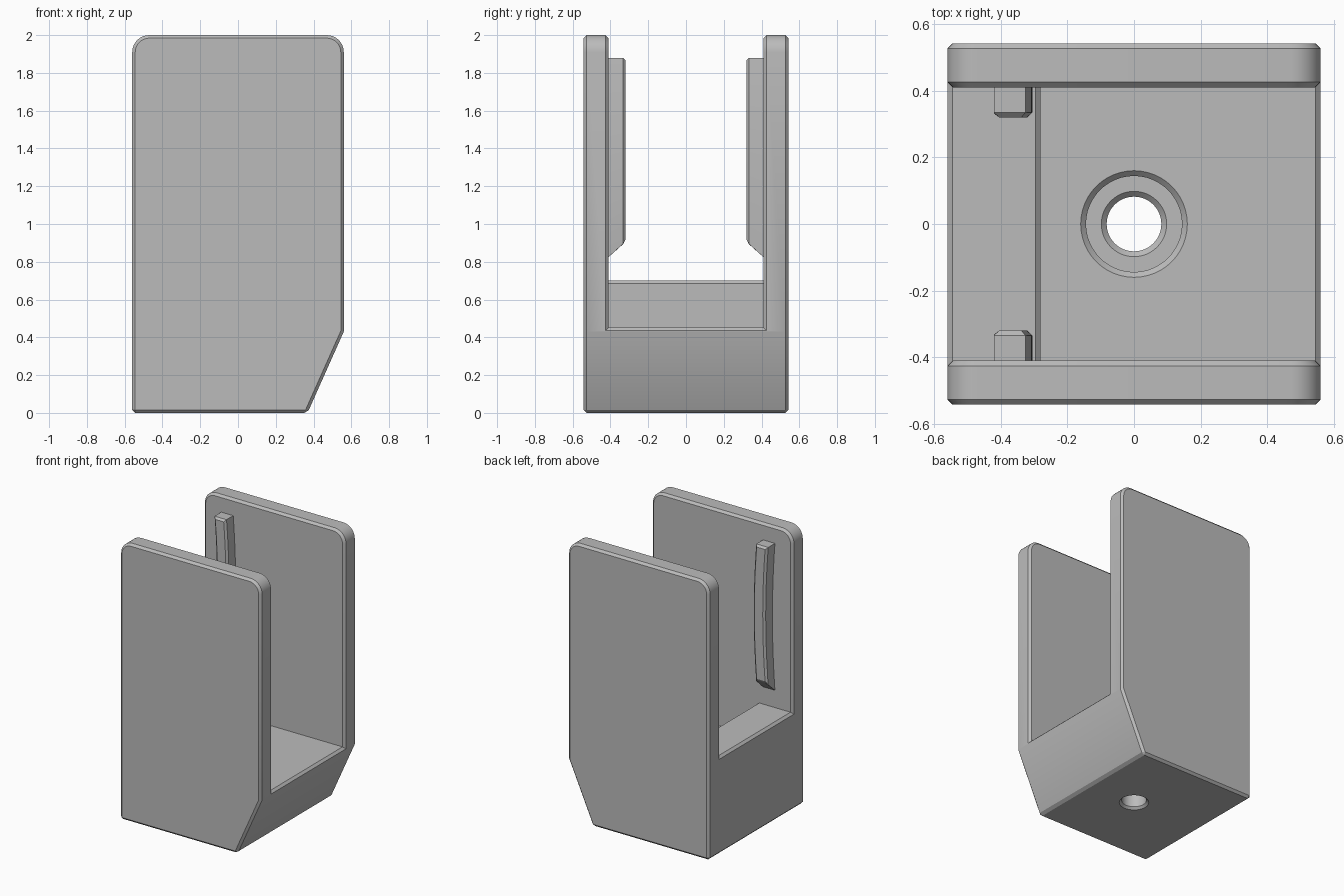
import bpy, bmesh, math
from mathutils import Matrix

cube = bpy.data.objects.get("Cube")
if cube:
    bpy.data.objects.remove(cube, do_unlink=True)

HALF_X, HALF_Y, HEIGHT = 0.56, 0.542, 2.0
INNER_Y, FLOOR, STEP_TOP, STEP_X = 0.41, 0.451, 0.70, -0.28
CHAMFER = 0.016

grey = bpy.data.materials.new("matte grey")
grey.use_nodes = True
colour = (0.5, 0.5, 0.5, 1)
grey.diffuse_color = colour
grey.node_tree.nodes["Principled BSDF"].inputs["Base Color"].default_value = colour


def make_object(name, bm):
    bmesh.ops.recalc_face_normals(bm, faces=bm.faces)
    mesh = bpy.data.meshes.new(name)
    bm.to_mesh(mesh)
    bm.free()
    mesh.materials.append(grey)
    obj = bpy.data.objects.new(name, mesh)
    bpy.context.collection.objects.link(obj)
    return obj


def extrude_profile(points, y0, y1):
    """Solid from an x-z outline, running from y0 to y1."""
    bm = bmesh.new()
    face = bm.faces.new([bm.verts.new((x, y0, z)) for x, z in points])
    ext = bmesh.ops.extrude_face_region(bm, geom=[face])
    for v in ext["geom"]:
        if isinstance(v, bmesh.types.BMVert):
            v.co.y = y1
    bmesh.ops.recalc_face_normals(bm, faces=bm.faces)
    return bm


def arc(cx, cz, r, start, end, steps):
    return [(cx + r * math.cos(math.radians(start + (end - start) * i / steps)),
             cz + r * math.sin(math.radians(start + (end - start) * i / steps)))
            for i in range(steps + 1)]


def chamfer_convex(bm, size):
    bm.normal_update()
    edges = [e for e in bm.edges if len(e.link_faces) == 2
             and e.calc_face_angle_signed() > math.radians(30)]
    bmesh.ops.bevel(bm, geom=edges, offset=size, offset_type='OFFSET',
                    segments=1, affect='EDGES', clamp_overlap=False)


def cylinder(r, z0, z1):
    bm = bmesh.new()
    bmesh.ops.create_cone(bm, cap_ends=True, segments=48, radius1=r, radius2=r,
                          depth=z1 - z0, matrix=Matrix.Translation((0, 0, (z0 + z1) / 2)))
    return bm


def smooth(obj):
    bpy.ops.object.select_all(action='DESELECT')
    obj.select_set(True)
    bpy.context.view_layer.objects.active = obj
    bpy.ops.object.shade_smooth_by_angle(angle=math.radians(25))


# Body outline: rounded top corners and a sloping lower front
r = 0.09
outline = [(-HALF_X, 0), (0.368, 0), (HALF_X, 0.43)]
outline += arc(HALF_X - r, HEIGHT - r, r, 0, 90, 8)
outline += arc(r - HALF_X, HEIGHT - r, r, 90, 180, 8)
body = make_object("bracket_body", extrude_profile(outline, -HALF_Y, HALF_Y))

# Stepped slot, counterbore and screw hole
slot = [(-1, STEP_TOP), (STEP_X, STEP_TOP), (STEP_X, FLOOR), (1, FLOOR), (1, 3), (-1, 3)]
cutters = [make_object("slot_cutter", extrude_profile(slot, -INNER_Y, INNER_Y)),
           make_object("counterbore_cutter", cylinder(0.144, 0.24, 1)),
           make_object("hole_cutter", cylinder(0.082, -1, 1))]
for cutter in cutters:
    cutter.hide_render = True
    mod = body.modifiers.new(cutter.name, 'BOOLEAN')
    mod.operation, mod.solver, mod.object = 'DIFFERENCE', 'EXACT', cutter
bpy.context.view_layer.update()
bm = bmesh.new()
bm.from_object(body, bpy.context.evaluated_depsgraph_get())
body.modifiers.clear()
for cutter in cutters:
    bpy.data.objects.remove(cutter, do_unlink=True)

# Chamfer every outside edge
bmesh.ops.remove_doubles(bm, verts=bm.verts, dist=0.0001)
chamfer_convex(bm, CHAMFER)
bm.to_mesh(body.data)
bm.free()
smooth(body)


# Curved guide ribs on the inner walls, with slanted lower ends
def guide_rib(name, side):
    low, high, steps, width, bow = 0.82, 1.88, 16, 0.095, 0.02
    left, right = [], []
    for i in range(steps + 1):
        t = i / steps
        x = -0.42 + bow * (1 - (2 * t - 1) ** 2)
        z = low + (high - low) * t
        left.append((x, z))
        right.append((x + width, z))
    tip = 0.32
    bm = extrude_profile(left + right[::-1], -INNER_Y - 0.005, -tip)
    for v in bm.verts:
        if v.co.y > -tip - 0.01:
            v.co.z = high - (high - v.co.z) * (high - low - 0.085) / (high - low)
    bm.normal_update()
    rim = [e for e in bm.edges if all(v.co.y > -tip - 0.01 for v in e.verts)]
    bmesh.ops.bevel(bm, geom=rim, offset=0.014, offset_type='OFFSET',
                    segments=1, affect='EDGES', clamp_overlap=False)
    for v in bm.verts:
        v.co.y *= side
    smooth(make_object(name, bm))


guide_rib("front_guide_rib", 1)
guide_rib("back_guide_rib", -1)
